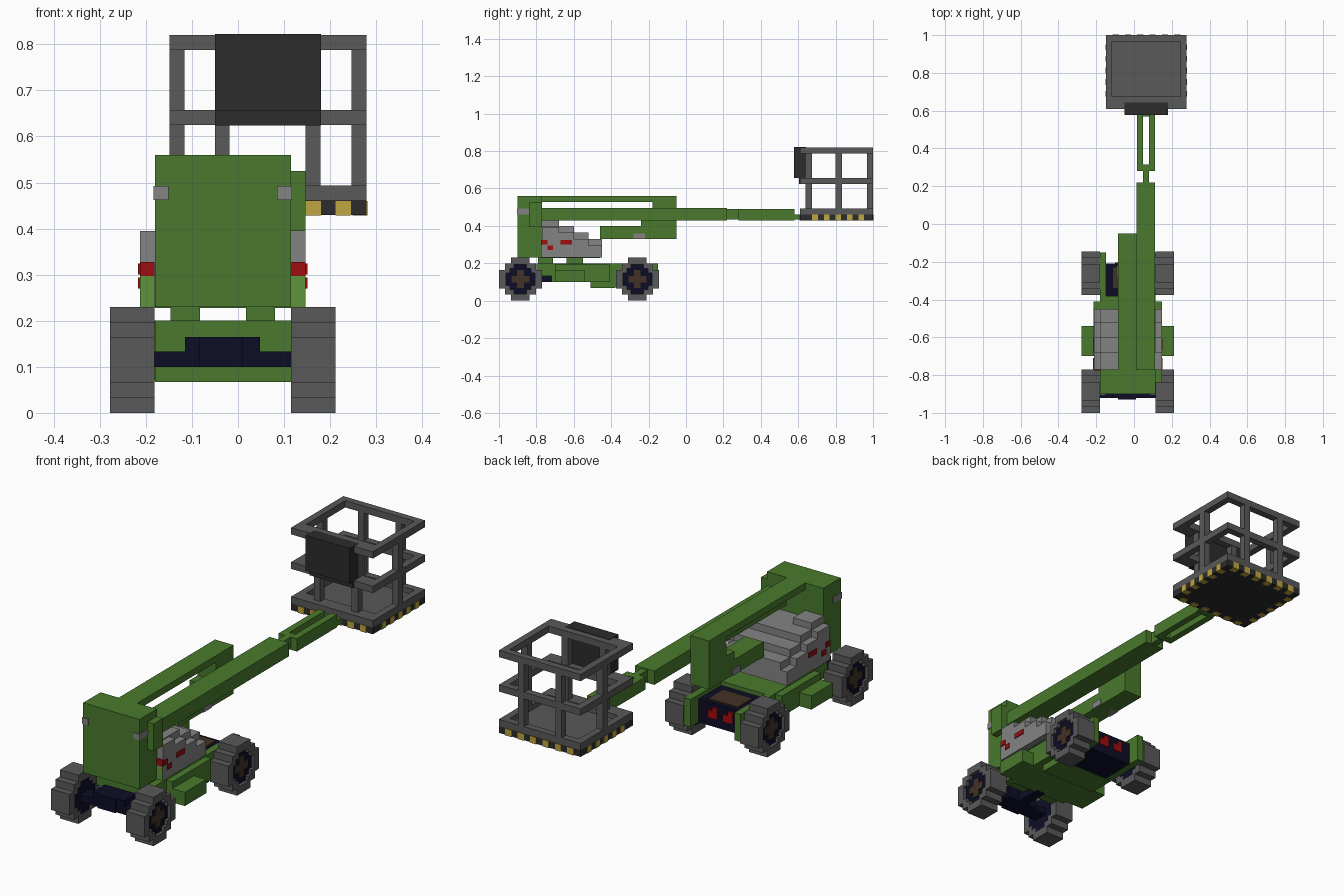
import bpy
import bmesh

default_cube = bpy.data.objects.get("Cube")
if default_cube:
    bpy.data.objects.remove(default_cube, do_unlink=True)


def make_material(name, red, green, blue):
    material = bpy.data.materials.new(name)
    material.use_nodes = True
    colour = (red, green, blue, 1)
    material.diffuse_color = colour
    shader = material.node_tree.nodes["Principled BSDF"]
    shader.inputs["Base Color"].default_value = colour
    return material


body_green = make_material("body green", .067, .195, .026)
light_green = make_material("light green", .11, .3, .042)
mid_grey = make_material("rubber and steel grey", .1, .1, .1)
pale_grey = make_material("pale engine grey", .23, .23, .23)
dark_grey = make_material("dark grey", .025, .025, .025)
navy = make_material("axle navy", .004, .004, .02)
brown = make_material("hub brown", .055, .032, .02)
lamp_red = make_material("signal red", .35, .004, .005)
yellow = make_material("hazard yellow", .52, .38, .053)

CENTRE = -.033  # middle of the chassis, which sits beside x = 0


def finish(mesh, name, material):
    data = bpy.data.meshes.new(name)
    bmesh.ops.recalc_face_normals(mesh, faces=mesh.faces)
    mesh.to_mesh(data)
    mesh.free()
    data.materials.append(material)
    part = bpy.data.objects.new(name, data)
    bpy.context.collection.objects.link(part)
    return part


def box(name, material, across, along, height):
    """Box given by its low and high limits on each axis."""
    mesh = bmesh.new()
    bmesh.ops.create_cube(mesh, size=1)
    limits = (across, along, height)
    for vert in mesh.verts:
        vert.co = [low + (high - low) * (value + .5)
                   for value, (low, high) in zip(vert.co, limits)]
    return finish(mesh, name, material)


def pair(name, material, inner, outer, along, height):
    """Two boxes mirrored about the chassis middle."""
    box("left_" + name, material, (CENTRE + inner, CENTRE + outer), along, height)
    box("right_" + name, material, (CENTRE - outer, CENTRE - inner), along, height)


def stepped_outline(radius):
    """Blocky circle outline, going round once."""
    wide, middle, narrow = radius, radius * .72, radius * .43
    quarter = [(wide, narrow), (middle, narrow), (middle, middle),
               (narrow, middle), (narrow, wide)]
    points = []
    for turn in range(4):
        points += quarter
        quarter = [(-b, a) for a, b in quarter]
    return points


def prism(name, material, outline, centre_y, centre_z, x_low, x_high, hole=None):
    """Extrude an outline along x, with an optional matching hole."""
    mesh = bmesh.new()

    def ring(points, x):
        return [mesh.verts.new((x, centre_y + a, centre_z + b)) for a, b in points]

    rings = [ring(outline, x_low), ring(outline, x_high)]
    if hole:
        rings += [ring(hole, x_high), ring(hole, x_low)]
    else:
        for loop in rings:
            mesh.faces.new(loop)
    links = list(zip(rings, rings[1:]))
    if hole:
        links.append((rings[-1], rings[0]))
    count = len(outline)
    for first, second in links:
        for i in range(count):
            j = (i + 1) % count
            mesh.faces.new((first[i], first[j], second[j], second[i]))
    return finish(mesh, name, material)


# Wheels: blocky tyre ring, recessed hub and cross
RADIUS = .115
for end, wheel_y in (("front", -.885), ("rear", -.26)):
    for label, side in (("left", 1), ("right", -1)):
        def span(a, b):
            return sorted((CENTRE + side * a, CENTRE + side * b))
        name = f"{end}_{label}_"
        prism(name + "tyre", mid_grey, stepped_outline(RADIUS), wheel_y, RADIUS,
              *span(.148, .245), hole=stepped_outline(.078))
        prism(name + "hub", navy, stepped_outline(.079), wheel_y, RADIUS, *span(.15, .23))
        for arm, half_y, half_z in (("bar", .048, .018), ("post", .018, .048)):
            box(name + "hub_" + arm, brown, span(.22, .236),
                (wheel_y - half_y, wheel_y + half_y), (RADIUS - half_z, RADIUS + half_z))

# Axles and rear drive box
box("front_axle", navy, (-.19, .125), (-.92, -.85), (.1, .133))
box("front_differential", navy, (-.115, .048), (-.92, -.83), (.1, .165))
box("front_differential_nose", navy, (-.085, .01), (-.93, -.91), (.1, .165))
box("drive_shaft", navy, (-.06, -.01), (-.85, -.7), (.1, .14))
box("rear_axle", navy, (-.19, .125), (-.3, -.22), (.09, .14))
box("drive_box", navy, (-.15, .085), (-.38, -.21), (.07, .18))
box("drive_box_top", brown, (-.11, .045), (-.34, -.23), (.179, .186))
for x in (-.1, -.02):
    box("tail_lamp", lamp_red, (x, x + .05), (-.212, -.203), (.11, .145))
    box("upper_tail_lamp", lamp_red, (x, x + .025), (-.212, -.203), (.145, .165))

# Chassis
box("chassis", body_green, (-.18, .115), (-.8, -.38), (.133, .2))
box("chassis_belly", body_green, (-.18, .115), (-.72, -.38), (.1, .15))
box("chassis_deck", body_green, (-.215, .147), (-.7, -.41), (.1, .197))
box("chassis_cross_member", body_green, (-.18, .115), (-.51, -.38), (.067, .198))
pair("step", body_green, .17, .245, (-.7, -.54), (.1, .165))
pair("rear_fender", body_green, .115, .148, (-.38, -.15), (.07, .2))
for along in ((-.79, -.71), (-.64, -.55)):
    pair("turntable_post", body_green, .05, .113, along, (.13, .235))

# Turret, corner lamps and side bracket
box("turntable_pan", body_green, (-.18, .115), (-.78, -.46), (.228, .24))
box("turret", body_green, (-.18, .115), (-.9, -.77), (.23, .56))
box("turret_bracket", body_green, (.11, .147), (-.84, -.77), (.395, .525))
pair("corner_lamp", pale_grey, .118, .15, (-.904, -.84), (.462, .492))

# Engine covers, stepping down towards the back
start = -.77
for stop, top in ((-.68, .43), (-.6, .4), (-.52, .365), (-.45, .33)):
    box("right_engine_cover", pale_grey, (-.18, -.085), (start, stop), (.23, top))
    box("left_engine_cover", pale_grey, (-.085, .115), (start, stop),
        (.23, min(top, .4)))
    pair("engine_side", pale_grey, .14, .18, (start, stop), (.23, top - .035))
    start = stop
pair("engine_skirt_front", light_green, .148, .18, (-.775, -.77), (.23, .297))
pair("engine_stripe_front", lamp_red, .148, .18, (-.775, -.77), (.297, .328))
for along, base in (((-.77, -.74), .3), ((-.74, -.71), .27), ((-.67, -.61), .3)):
    pair("engine_marker", lamp_red, .175, .184, along, (base, base + .024))

# Folded lifting frame
FRAME = (-.085, .012)
box("frame_top_beam", body_green, FRAME, (-.78, -.05), (.528, .56))
box("frame_rear_column", body_green, FRAME, (-.18, -.05), (.33, .56))
box("frame_lower_beam", body_green, FRAME, (-.46, -.05), (.33, .4))
box("frame_lower_riser", body_green, FRAME, (-.24, -.18), (.4, .44))
box("frame_badge_plate", pale_grey, (-.09, .017), (-.28, -.22), (.33, .36))

# Telescopic boom, neck and fork
box("main_boom", body_green, (.012, .112), (-.78, .22), (.43, .495))
box("boom_neck", body_green, (.048, .08), (.2, .31), (.435, .49))
box("fork_bridge", body_green, (.016, .112), (.28, .315), (.43, .49))
for x in (.016, .08):
    box("fork_prong", body_green, (x, x + .032), (.28, .58), (.43, .49))
box("basket_mount", body_green, (.016, .112), (.57, .63), (.435, .462))

# Basket floor with hazard edge
LEFT, RIGHT, FRONT, BACK = .279, -.149, .61, 1
box("basket_base", dark_grey, (RIGHT, LEFT), (FRONT, BACK), (.43, .462))
box("basket_floor", mid_grey, (RIGHT, LEFT), (FRONT, BACK), (.46, .47))
for k in range(6):
    x = .212 - .065 * k
    for y in (FRONT - .002, BACK - .03):
        box("hazard_block", yellow, (x, x + .033), (y, y + .032), (.428, .46))
for k in range(5):
    y = .675 + .0615 * k
    for x in (RIGHT - .002, LEFT - .03):
        box("hazard_block", yellow, (x, x + .032), (y, y + .03), (.428, .46))

# Basket rails and posts
for base in (.462, .625, .788):
    top = base + .032
    for x in (RIGHT, LEFT - .033):
        box("side_rail", mid_grey, (x, x + .033), (FRONT, BACK), (base, top))
    box("front_rail", mid_grey, (RIGHT, LEFT), (FRONT, .675), (base, top))
    box("back_rail", mid_grey, (RIGHT, LEFT), (BACK - .033, BACK), (base, top))
for x in (RIGHT, LEFT - .033):
    box("side_post", mid_grey, (x, x + .033), (.8, .833), (.46, .81))
for x in (-.05, .147):
    for y in (.64, BACK - .033):
        box("end_post", mid_grey, (x, x + .032), (y, y + .033), (.46, .81))

# Control console
box("control_console", dark_grey, (-.05, .18), (.577, .642), (.655, .822))
box("console_foot", dark_grey, (-.05, .18), (.604, .642), (.624, .66))
